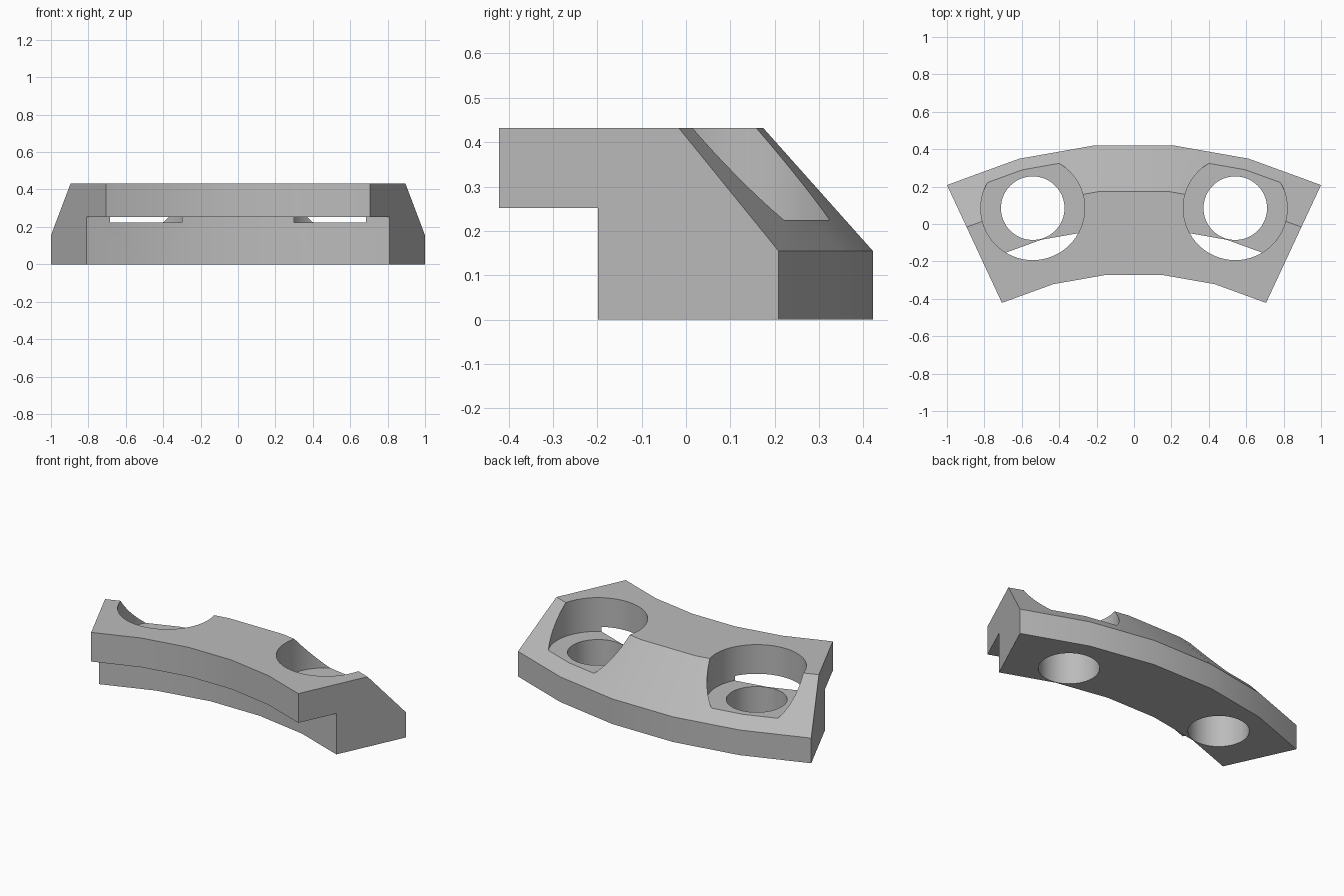
import bpy, bmesh
from math import sin, cos, radians

cube = bpy.data.objects.get("Cube")
if cube:
    bpy.data.objects.remove(cube, do_unlink=True)

ARC_CENTRE_Y = -1.936
HOLE_RADIUS_FROM_CENTRE = 2.092

grey = bpy.data.materials.new("plain grey")
grey.use_nodes = True
colour = (0.5, 0.5, 0.5, 1)
grey.diffuse_color = colour
grey.node_tree.nodes["Principled BSDF"].inputs["Base Color"].default_value = colour


def on_arc(radius, degrees, z=0):
    a = radians(degrees)
    return (radius * sin(a), ARC_CENTRE_Y + radius * cos(a), z)


# Stepped and chamfered cross-section (radius, height), swept in five facets
profile = [(1.917, 0), (2.366, 0), (2.366, 0.155), (2.118, 0.432),
           (1.671, 0.432), (1.671, 0.252), (1.917, 0.252)]
bm = bmesh.new()
rings = [[bm.verts.new(on_arc(r, a, z)) for r, z in profile]
         for a in range(-25, 26, 10)]
n = len(profile)
for ring, following in zip(rings, rings[1:]):
    for i in range(n):
        j = (i + 1) % n
        bm.faces.new((ring[i], ring[j], following[j], following[i]))
bm.faces.new(rings[0])
bm.faces.new(rings[-1])
bmesh.ops.recalc_face_normals(bm, faces=bm.faces)
mesh = bpy.data.meshes.new("curved_bracket")
bm.to_mesh(mesh)
bm.free()
bracket = bpy.data.objects.new("curved_bracket", mesh)
bpy.context.collection.objects.link(bracket)
mesh.materials.append(grey)


def cut_hole(name, degrees, radius, bottom, top):
    x, y, _ = on_arc(HOLE_RADIUS_FROM_CENTRE, degrees)
    bpy.ops.mesh.primitive_cylinder_add(
        vertices=64, radius=radius, depth=top - bottom,
        location=(x, y, (top + bottom) / 2))
    cutter = bpy.context.object
    cutter.name = name
    cutter.data.materials.append(grey)
    cutter.hide_render = True
    cut = bracket.modifiers.new(name, "BOOLEAN")
    cut.operation = "DIFFERENCE"
    cut.solver = "EXACT"
    cut.object = cutter
    bpy.context.view_layer.objects.active = bracket
    bpy.ops.object.modifier_apply(modifier=name)
    bpy.data.objects.remove(cutter, do_unlink=True)


# Bolt holes with wide counterbores
for side, degrees in (("left", 15), ("right", -15)):
    cut_hole(side + "_counterbore", degrees, 0.278, 0.224, 0.7)
    cut_hole(side + "_bolt_hole", degrees, 0.17, -0.2, 0.5)

bpy.ops.object.select_all(action="DESELECT")
bracket.select_set(True)
bpy.context.view_layer.objects.active = bracket
bpy.ops.object.shade_smooth_by_angle(angle=radians(30))
